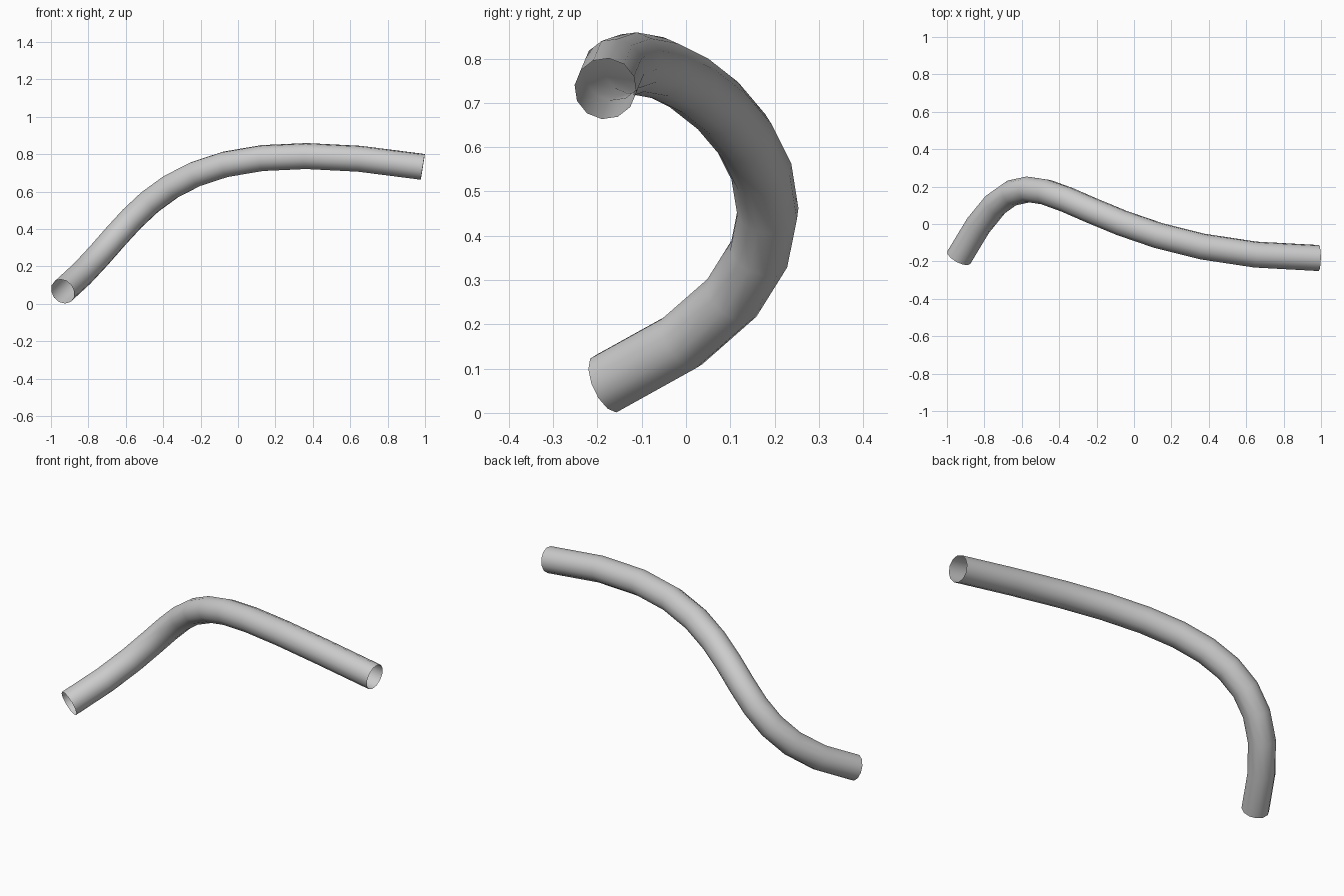
import bpy

if "Cube" in bpy.data.objects:
    bpy.data.objects.remove(bpy.data.objects["Cube"])

# Control points of the single cubic bend
START, START_HANDLE = (-0.937, -0.18, 0.066), (-0.49, 0.635, 0.435)
END_HANDLE, END = (-0.485, -0.168, 0.967), (0.988, -0.182, 0.732)


def mirrored(point, handle):
    return tuple(2 * p - h for p, h in zip(point, handle))


# Path with a round 12-sided, open-ended bevel
curve = bpy.data.curves.new("bent_tube", "CURVE")
curve.dimensions = "3D"
curve.resolution_u = 12
curve.bevel_depth = 0.07
curve.bevel_resolution = 4
curve.use_fill_caps = False

spline = curve.splines.new("BEZIER")
spline.bezier_points.add(1)
spline.use_smooth = True
ends = [(START, mirrored(START, START_HANDLE), START_HANDLE),
        (END, END_HANDLE, mirrored(END, END_HANDLE))]
for bp, (co, left, right) in zip(spline.bezier_points, ends):
    bp.handle_left_type = bp.handle_right_type = "FREE"
    bp.co, bp.handle_left, bp.handle_right = co, left, right

# Tube, turned into a mesh
tube = bpy.data.objects.new("bent_tube", curve)
bpy.context.collection.objects.link(tube)
bpy.context.view_layer.objects.active = tube
tube.select_set(True)
bpy.ops.object.convert(target="MESH")
bpy.ops.object.shade_smooth()
